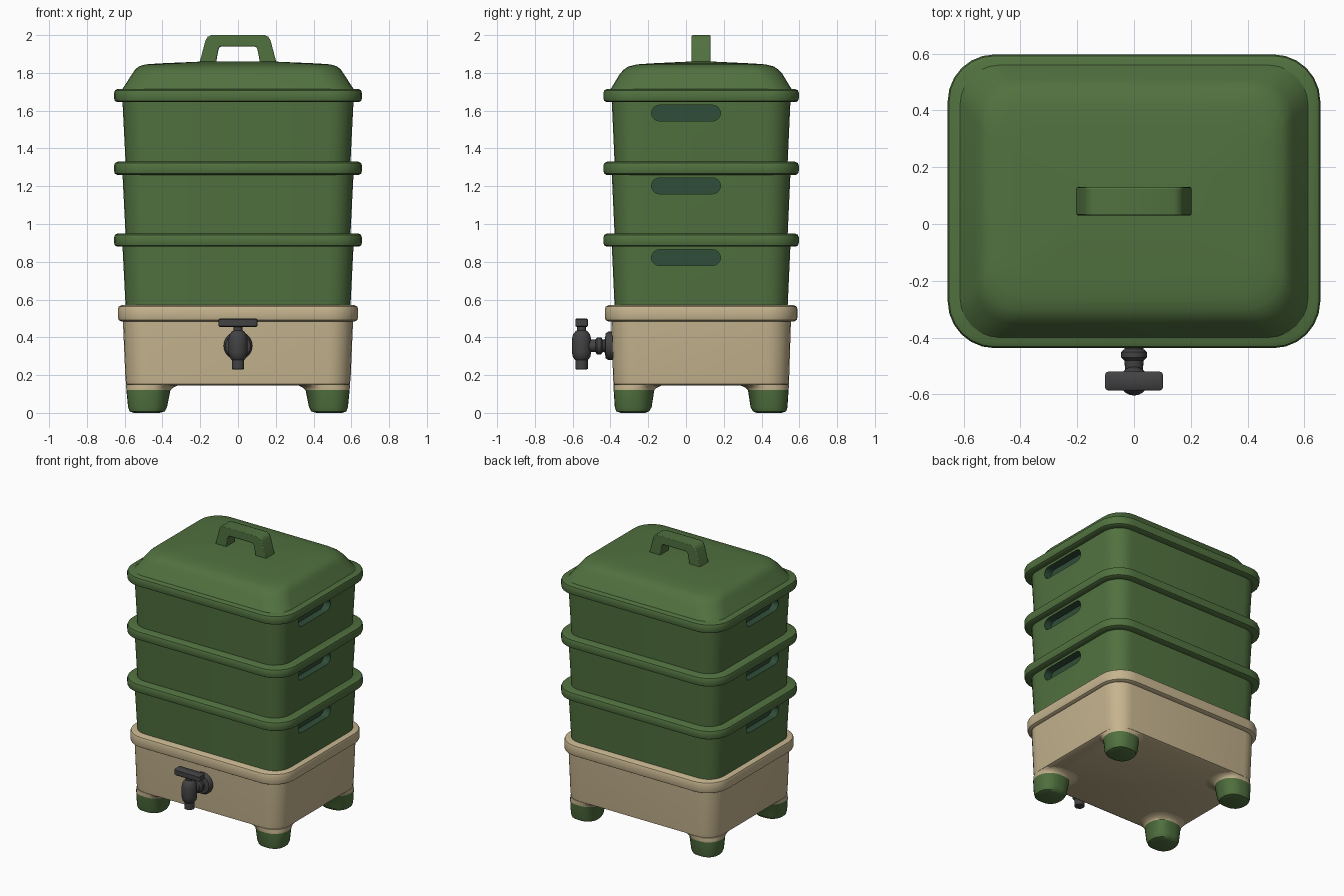
import bpy, bmesh, math
from mathutils import Matrix

if "Cube" in bpy.data.objects:
    bpy.data.objects.remove(bpy.data.objects["Cube"])

CY = 0.08  # centre of the bin body in y


def material(name, rgb):
    m = bpy.data.materials.new(name)
    m.diffuse_color = (*rgb, 1)
    m.use_nodes = True
    m.node_tree.nodes["Principled BSDF"].inputs["Base Color"].default_value = m.diffuse_color
    return m


GREEN = material("leaf green", (0.082, 0.165, 0.050))
TAN = material("sand", (0.56, 0.455, 0.272))
BLACK = material("charcoal", (0.055, 0.055, 0.058))
SHADE = material("deep green", (0.03, 0.075, 0.04))


def finish(bm, name, mats, angle=40):
    bmesh.ops.recalc_face_normals(bm, faces=bm.faces)
    me = bpy.data.meshes.new(name)
    bm.to_mesh(me)
    bm.free()
    ob = bpy.data.objects.new(name, me)
    bpy.context.collection.objects.link(ob)
    for m in mats:
        me.materials.append(m)
    smooth(ob, angle)
    return ob


def activate(ob):
    bpy.ops.object.select_all(action='DESELECT')
    ob.select_set(True)
    bpy.context.view_layer.objects.active = ob


def smooth(ob, angle=40):
    activate(ob)
    bpy.ops.object.shade_smooth_by_angle(angle=math.radians(angle))


def skin(bm, rings):
    """Join rings of points with quads and cap both ends."""
    loops = [[bm.verts.new(p) for p in r] for r in rings]
    n = len(loops[0])
    for a, b in zip(loops, loops[1:]):
        for i in range(n):
            j = (i + 1) % n
            bm.faces.new((a[i], a[j], b[j], b[i]))
    bm.faces.new(loops[0])
    bm.faces.new(loops[-1])


def rounded(x0, x1, y0, y1, r, z, seg=6):
    """Rounded rectangle at height z."""
    x0, x1, y0, y1 = min(x0, x1), max(x0, x1), min(y0, y1), max(y0, y1)
    corners = [(x1 - r, y1 - r), (x0 + r, y1 - r), (x0 + r, y0 + r), (x1 - r, y0 + r)]
    pts = []
    for k, (cx, cy) in enumerate(corners):
        for s in range(seg + 1):
            a = math.pi / 2 * (k + s / seg)
            pts.append((cx + r * math.cos(a), cy + r * math.sin(a), z))
    return pts


def box_loft(name, profile, mat):
    """profile: (half x, half y, corner radius, z)."""
    bm = bmesh.new()
    skin(bm, [rounded(-hx, hx, CY - hy, CY + hy, r, z) for hx, hy, r, z in profile])
    return finish(bm, name, [mat])


def rim(name, hx, hy, z0, z1, mat):
    e = 0.016
    box_loft(name, [(hx - 0.05, hy - 0.05, 0.12, z0), (hx - e, hy - e, 0.15, z0),
                    (hx - 0.004, hy - 0.004, 0.16, z0 + 0.007), (hx, hy, 0.165, z0 + 0.02),
                    (hx, hy, 0.165, z1 - 0.02), (hx - 0.005, hy - 0.005, 0.16, z1 - 0.007),
                    (hx - 0.02, hy - 0.02, 0.15, z1)], mat)


def lathe(name, profile, mat, origin, rot=None, seg=20):
    """profile: (radius, height) turned about z, then rotated and moved."""
    bm = bmesh.new()
    skin(bm, [[(r * math.cos(2 * math.pi * i / seg), r * math.sin(2 * math.pi * i / seg), h)
               for i in range(seg)] for r, h in profile])
    m = Matrix.Translation(origin) @ (rot or Matrix())
    bmesh.ops.transform(bm, matrix=m, verts=bm.verts)
    return finish(bm, name, [mat])


# Base reservoir with its rim
box_loft("base", [(0.575, 0.45, 0.11, 0.145), (0.592, 0.464, 0.12, 0.152),
                  (0.596, 0.466, 0.12, 0.18), (0.61, 0.476, 0.13, 0.50)], TAN)
rim("base_rim", 0.636, 0.51, 0.485, 0.57, TAN)

# Four legs flaring into the base, with green feet below z = 0.12
leg = [(0.415, 0.55, 0.295, 0.425, 0.06, 0), (0.388, 0.574, 0.275, 0.45, 0.075, 0.008),
       (0.376, 0.582, 0.262, 0.457, 0.085, 0.03), (0.358, 0.591, 0.248, 0.463, 0.10, 0.12),
       (0.345, 0.592, 0.235, 0.464, 0.105, 0.133), (0.325, 0.592, 0.215, 0.464, 0.11, 0.143),
       (0.29, 0.592, 0.18, 0.464, 0.11, 0.150)]
for sx, xn in ((-1, "left"), (1, "right")):
    for sy, yn in ((-1, "front"), (1, "back")):
        bm = bmesh.new()
        skin(bm, [rounded(sx * a, sx * b, CY + sy * c, CY + sy * d, r, z)
                  for a, b, c, d, r, z in leg])
        for f in bm.faces:
            f.material_index = 1 if f.calc_center_median().z < 0.12 else 0
        finish(bm, f"leg_{yn}_{xn}", [TAN, GREEN])

# Three stacked trays with grip slots on both ends
for n, (z0, z1) in enumerate(((0.56, 0.95), (0.94, 1.33), (1.32, 1.715)), 1):
    tray = box_loft(f"tray_{n}", [(0.595, 0.458, 0.12, z0), (0.613, 0.474, 0.13, z1 - 0.04)], GREEN)
    zs = z1 - 0.128
    for s in (-1, 1):
        bm = bmesh.new()
        h, half = 0.042, 0.183
        ring = []
        for k, c in ((0, half - h), (1, -half + h)):
            for i in range(9):
                a = -math.pi / 2 + math.pi * (k + i / 8)
                ring.append((c + h * math.cos(a), zs + h * math.sin(a)))
        skin(bm, [[(s * x, y, z) for y, z in ring] for x in (0.555, 0.7)])
        cutter = finish(bm, "slot_cutter", [SHADE])
        cutter.hide_render = True
        mod = tray.modifiers.new("slot", 'BOOLEAN')
        mod.operation = 'DIFFERENCE'
        mod.solver = 'EXACT'
        mod.material_mode = 'TRANSFER'
        mod.object = cutter
        activate(tray)
        bpy.ops.object.modifier_apply(modifier=mod.name)
        bpy.data.objects.remove(cutter, do_unlink=True)
    smooth(tray, 30)
    rim(f"tray_rim_{n}", 0.656, 0.517, z1 - 0.07, z1, GREEN)

# Domed lid
box_loft("lid", [(0.62, 0.487, 0.14, 1.705), (0.605, 0.472, 0.14, 1.725), (0.56, 0.43, 0.14, 1.795),
                 (0.545, 0.41, 0.14, 1.817), (0.525, 0.385, 0.14, 1.834), (0.49, 0.34, 0.13, 1.845),
                 (0.42, 0.27, 0.10, 1.850), (0.19, 0.06, 0.03, 1.860)], GREEN)

# Lid handle: a flat arch with sloping legs
half_arch = [((-0.206, 1.845), (-0.118, 1.845)), ((-0.172, 1.972), (-0.103, 1.925)),
             ((-0.161, 1.991), (-0.097, 1.936)), ((-0.14, 2.0), (-0.085, 1.94))]
arch = half_arch + [((-a[0], a[1]), (-b[0], b[1])) for a, b in reversed(half_arch)]
bm = bmesh.new()
skin(bm, [[(o[0], 0.03, o[1]), (o[0], 0.13, o[1]), (i[0], 0.13, i[1]), (i[0], 0.03, i[1])]
          for o, i in arch])
handle = finish(bm, "lid_handle", [GREEN])
bev = handle.modifiers.new("soft edges", 'BEVEL')
bev.width, bev.segments, bev.limit_method = 0.006, 2, 'ANGLE'
bev.angle_limit = math.radians(50)

# Drain tap: flange and pipe along -y, upright body, spout, stem and lever
TY, TZ = -0.553, 0.355
forward = Matrix.Rotation(math.pi / 2, 4, 'X')
lathe("tap_flange", [(0.076, 0), (0.076, 0.03), (0.066, 0.045), (0.035, 0.05), (0.033, 0.06),
                     (0.045, 0.07), (0.045, 0.09), (0.034, 0.10), (0.03, 0.15)],
      BLACK, (0, -0.38, TZ), forward)
lathe("tap_body", [(0.026, 0.23), (0.033, 0.233), (0.033, 0.28), (0.046, 0.295), (0.051, 0.32),
                   (0.051, 0.39), (0.045, 0.415), (0.032, 0.432), (0.024, 0.437), (0.024, 0.465)],
      BLACK, (0, TY, 0))
bm = bmesh.new()
skin(bm, [rounded(-0.102 + e, 0.102 - e, TY - 0.033 + e, TY + 0.033 - e, 0.012, z, 3)
          for e, z in ((0.006, 0.455), (0, 0.461), (0, 0.494), (0.006, 0.5))])
finish(bm, "tap_lever", [BLACK])
